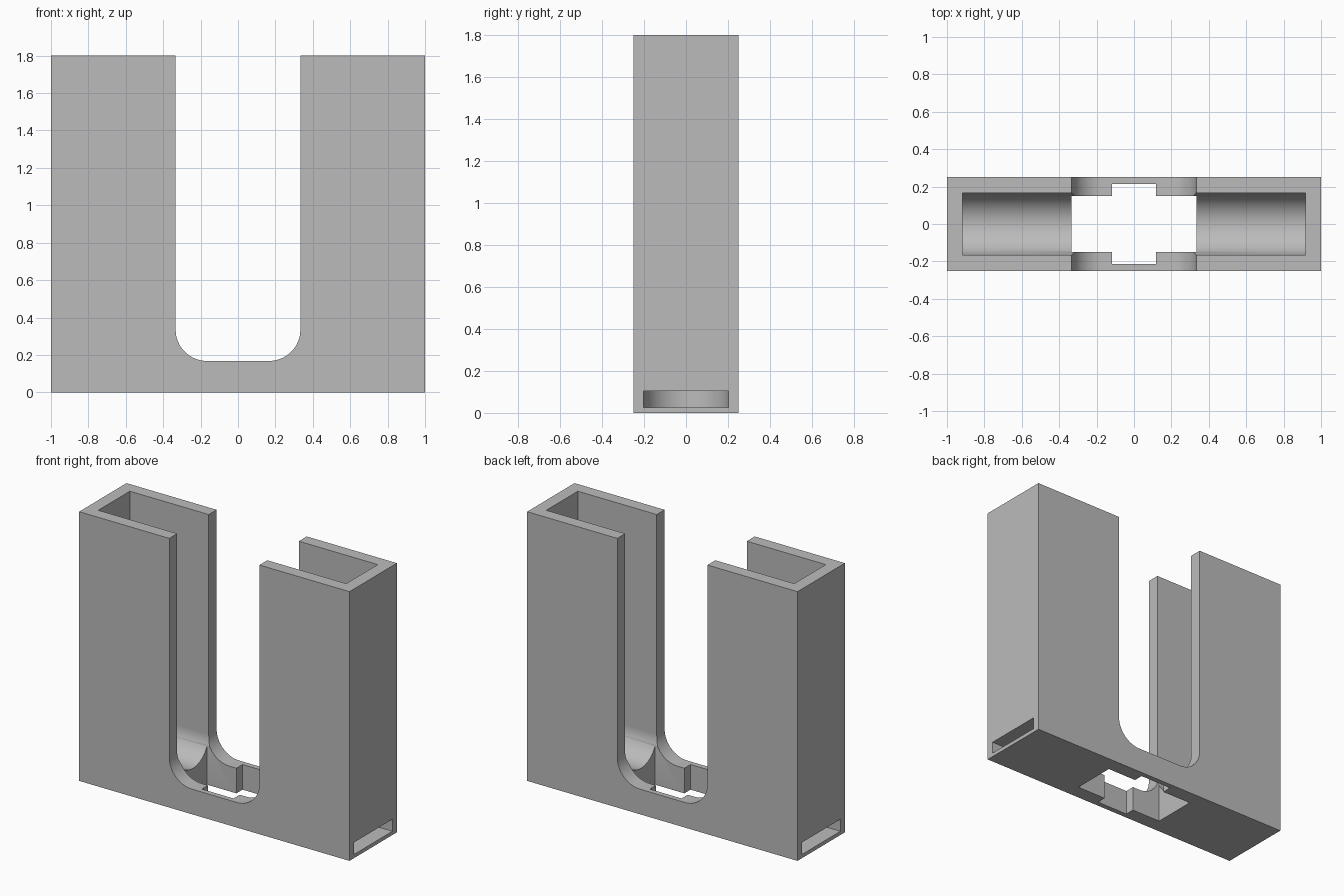
import bpy, bmesh, math
from mathutils import Vector

cube = bpy.data.objects.get("Cube")
if cube:
    bpy.data.objects.remove(cube, do_unlink=True)

grey = bpy.data.materials.new("plain grey")
grey.use_nodes = True
colour = (0.5, 0.5, 0.5, 1)
grey.diffuse_color = colour
grey.node_tree.nodes["Principled BSDF"].inputs["Base Color"].default_value = colour


def prism(name, profile, place, lo, hi):
    """Extrude a 2D profile from lo to hi; place(u, v, w) gives the position."""
    bm = bmesh.new()
    face = bm.faces.new([bm.verts.new(place(u, v, lo)) for u, v in profile])
    ext = bmesh.ops.extrude_face_region(bm, geom=[face])["geom"]
    shift = Vector(place(0, 0, hi)) - Vector(place(0, 0, lo))
    bmesh.ops.translate(bm, vec=shift, verts=[g for g in ext if isinstance(g, bmesh.types.BMVert)])
    bmesh.ops.recalc_face_normals(bm, faces=bm.faces)
    mesh = bpy.data.meshes.new(name)
    bm.to_mesh(mesh)
    bm.free()
    mesh.materials.append(grey)
    obj = bpy.data.objects.new(name, mesh)
    bpy.context.collection.objects.link(obj)
    return obj


def rect(u, v0, v1):
    return [(-u, v0), (u, v0), (u, v1), (-u, v1)]


def round_bottomed(half, r, bottom, top, steps=16):
    """Slot outline, open side at the top, with rounded lower corners."""
    right = []
    for i in range(steps + 1):
        a = math.pi / 2 * i / steps
        right.append((half - r + r * math.sin(a), bottom + r - r * math.cos(a)))
    if half == r:
        left = [(-u, v) for u, v in reversed(right[1:])]
    else:
        left = [(-u, v) for u, v in reversed(right)]
    return [(-half, top)] + left + right + [(half, top)]


def along_x(u, v, w):
    return (w, u, v)


def along_y(u, v, w):
    return (u, w, v)


def along_z(u, v, w):
    return (u, v, w)


# Solid outer block
body = prism("u_shaped_holder", rect(1, -0.25, 0.25), along_z, 0, 1.8)

# Floor opening with a wider notch, hollow arms, central gap
cutters = [
    prism("floor_opening", rect(1 / 3, -0.15, 0.15), along_z, -0.1, 0.6),
    prism("floor_notch", rect(0.117, -0.215, 0.215), along_z, -0.1, 0.5),
    prism("inner_channel", round_bottomed(1 / 6, 1 / 6, 1 / 6, 2), along_x, -0.917, 0.917),
    prism("central_gap", round_bottomed(1 / 3, 1 / 6, 0.168, 2.1), along_y, -0.4, 0.4),
]

# Round-ended pocket in the foot of each arm
for side, label in ((1, "left"), (-1, "right")):
    cutters.append(prism(label + "_pocket", round_bottomed(0.203, 0.203, 0.6, 1.1),
                         lambda u, v, w, s=side: (s * v, u, w), 0.025, 0.105))

bpy.context.view_layer.objects.active = body
body.select_set(True)
for cutter in cutters:
    cutter.hide_render = True
    mod = body.modifiers.new(cutter.name, "BOOLEAN")
    mod.operation = "DIFFERENCE"
    mod.solver = "EXACT"
    mod.object = cutter
    bpy.ops.object.modifier_apply(modifier=mod.name)
    bpy.data.objects.remove(cutter, do_unlink=True)

# Smooth curves, crisp edges, flat walls
bpy.ops.object.shade_smooth_by_angle(angle=math.radians(30))
weighted = body.modifiers.new("flat_walls", "WEIGHTED_NORMAL")
weighted.keep_sharp = True
